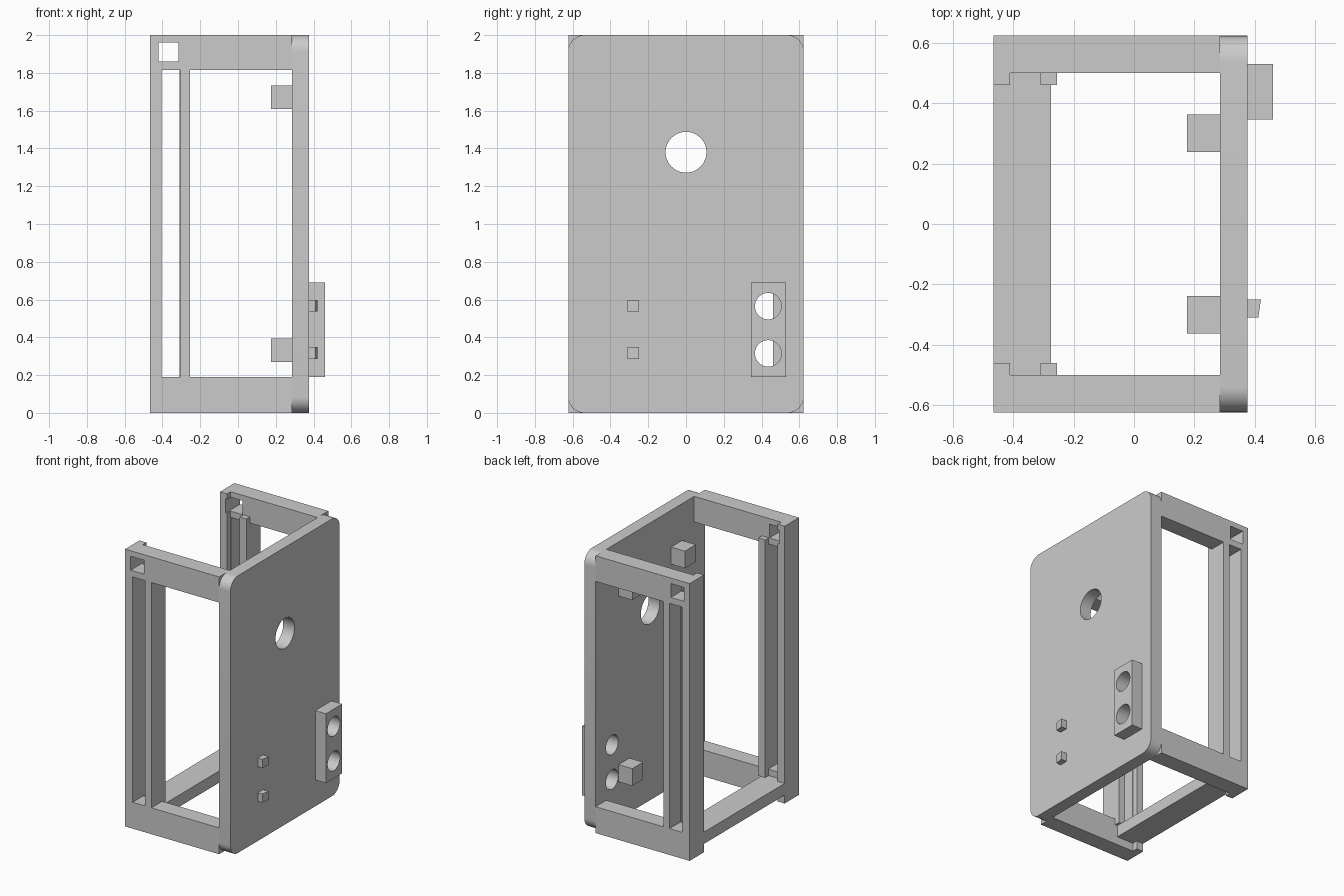
import bpy, bmesh, math
from mathutils import Matrix, Vector

cube = bpy.data.objects.get("Cube")
if cube:
    bpy.data.objects.remove(cube, do_unlink=True)

grey = bpy.data.materials.new("light_grey")
grey.use_nodes = True
colour = (0.6, 0.6, 0.6, 1)
grey.diffuse_color = colour
grey.node_tree.nodes["Principled BSDF"].inputs["Base Color"].default_value = colour

# Drawing planes: profile axes u, v and the extrusion axis
AXES = {
    "x": (Vector((0, 1, 0)), Vector((0, 0, 1)), Vector((1, 0, 0))),
    "y": (Vector((1, 0, 0)), Vector((0, 0, 1)), Vector((0, 1, 0))),
    "z": (Vector((1, 0, 0)), Vector((0, 1, 0)), Vector((0, 0, 1))),
}


def rect(u0, u1, v0, v1):
    return [(u0, v0), (u1, v0), (u1, v1), (u0, v1)]


def arc(u, v, r, start, end, steps):
    angles = [math.radians(start + (end - start) * i / steps) for i in range(steps + 1)]
    return [(u + r * math.cos(a), v + r * math.sin(a)) for a in angles]


def circle(u, v, r):
    return arc(u, v, r, 0, 360, 48)[:-1]


def panel(name, axis, low, high, *loops, smooth=False):
    """Extrude an outline (first loop) with holes (other loops) along an axis."""
    u, v, w = AXES[axis]
    bm = bmesh.new()
    edges = []
    for loop in loops:
        verts = [bm.verts.new(u * a + v * b + w * low) for a, b in loop]
        edges += [bm.edges.new((verts[i - 1], verts[i])) for i in range(len(verts))]
    if len(loops) == 1:
        bm.faces.new(bm.verts)
    else:
        bmesh.ops.triangle_fill(bm, edges=edges, use_beauty=True, normal=u.cross(v))
    top = bmesh.ops.extrude_face_region(bm, geom=bm.faces[:])["geom"]
    moved = [g for g in top if isinstance(g, bmesh.types.BMVert)]
    bmesh.ops.translate(bm, verts=moved, vec=w * (high - low))
    bmesh.ops.recalc_face_normals(bm, faces=bm.faces[:])
    mesh = bpy.data.meshes.new(name)
    bm.to_mesh(mesh)
    bm.free()
    mesh.materials.append(grey)
    obj = bpy.data.objects.new(name, mesh)
    bpy.context.collection.objects.link(obj)
    if smooth:
        bpy.ops.object.select_all(action="DESELECT")
        obj.select_set(True)
        bpy.context.view_layer.objects.active = obj
        bpy.ops.object.shade_smooth_by_angle(angle=math.radians(30))
    return obj


LEFT, INNER, OUTER = -0.465, 0.285, 0.375
HALF, R = 0.623, 0.085
port_holes = [circle(0.435, z, 0.07) for z in (0.315, 0.565)]

# Main plate with rounded corners and round openings
corners = [(1, 1, 0), (-1, 1, 90), (-1, -1, 180), (1, -1, 270)]
outline = []
for su, sv, a in corners:
    outline += arc(su * (HALF - R), 1 + sv * (1 - R), R, a, a + 90, 10)
panel("main_plate", "x", INNER, OUTER, outline, circle(0, 1.38, 0.108),
      *port_holes, smooth=True)

# Raised block around the two port holes
panel("port_block", "x", OUTER, 0.46, rect(0.345, 0.53, 0.19, 0.69),
      *port_holes, smooth=True)

# Side frames: open C outline, long slot and square window
c_outline = [(LEFT, 0), (INNER, 0), (INNER, 0.19), (-0.255, 0.19),
             (-0.255, 1.815), (INNER, 1.815), (INNER, 2), (LEFT, 2)]
slot = rect(-0.405, -0.305, 0.19, 1.815)
window = rect(-0.42, -0.315, 1.86, 1.96)
# Inner lip of the corner post, notched beside the square window
lip = [(LEFT, 0), (-0.41, 0), (-0.41, 1.86), (-0.42, 1.86),
       (-0.42, 1.96), (-0.41, 1.96), (-0.41, 2), (LEFT, 2)]
rail = rect(-0.31, -0.255, 0.145, 1.86)
for side, s in (("front", -1), ("back", 1)):
    def span(a, b):
        return sorted((s * a, s * b))
    panel(side + "_frame", "y", *span(0.5, HALF), c_outline, slot, window)
    panel(side + "_post_lip", "y", *span(0.46, 0.5), lip)
    panel(side + "_guide_rail", "y", *span(0.46, 0.5), rail)
    # Mounting pegs inside the plate
    for level, z in (("lower", 0.332), ("upper", 1.672)):
        panel(f"{side}_{level}_peg", "x", 0.175, INNER,
              rect(s * 0.3 - 0.062, s * 0.3 + 0.062, z - 0.062, z + 0.062))

# Bottom cross bar joining the frames
panel("cross_bar", "z", 0.06, 0.145, rect(LEFT, -0.275, -0.5, 0.5))

# Small buttons with slanted faces
button = [(OUTER, -0.31), (0.411, -0.31), (0.42, -0.25), (OUTER, -0.25)]
for level, z in (("lower", 0.317), ("upper", 0.567)):
    panel(level + "_button", "z", z - 0.031, z + 0.031, button)
